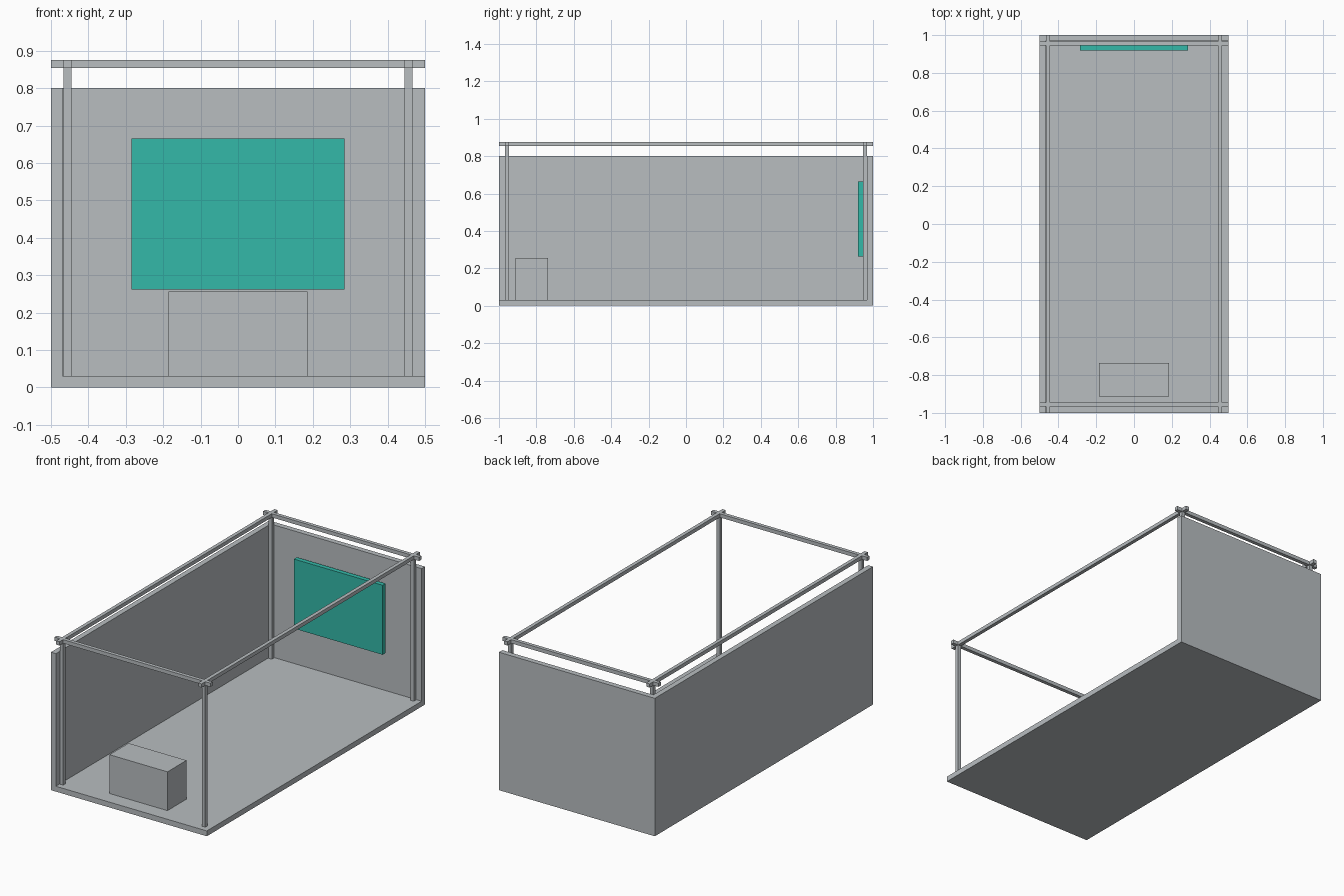
import bpy
import bmesh

if "Cube" in bpy.data.objects:
    bpy.data.objects.remove(bpy.data.objects["Cube"])


def material(name, rgb):
    m = bpy.data.materials.new(name)
    m.diffuse_color = (*rgb, 1.0)
    m.use_nodes = True
    m.node_tree.nodes["Principled BSDF"].inputs["Base Color"].default_value = m.diffuse_color
    return m


GREY = material("light grey", (0.48, 0.51, 0.53))
TEAL = material("teal", (0.034, 0.479, 0.392))


def box(name, x, y, z, mat=GREY):
    """Box spanning the (min, max) pairs on each axis."""
    mesh = bpy.data.meshes.new(name)
    bm = bmesh.new()
    bmesh.ops.create_cube(bm, size=1.0)
    for v in bm.verts:
        for i, (lo, hi) in enumerate((x, y, z)):
            v.co[i] = lo + (v.co[i] + 0.5) * (hi - lo)
    bm.to_mesh(mesh)
    bm.free()
    mesh.materials.append(mat)
    obj = bpy.data.objects.new(name, mesh)
    bpy.context.collection.objects.link(obj)
    return obj


def around(centre, half):
    return (centre - half, centre + half)


FLOOR = 0.031      # floor and wall thickness
BAR = 0.0107       # half width of the frame bars
PX, PY = 0.456, 0.956   # frame bar centre lines
RAIL_Z = (0.8535, 0.875)

# Floor and the two walls standing on it
box("floor", (-0.5, 0.5), (-1, 1), (0, FLOOR))
box("left_wall", (-0.5, -0.5 + FLOOR), (-1, 1 - FLOOR), (FLOOR, 0.8))
box("back_wall", (-0.5, 0.5), (1 - FLOOR, 1), (FLOOR, 0.8))

# Corner posts
for sx, side in ((-1, "left"), (1, "right")):
    for sy, end in ((-1, "front"), (1, "back")):
        box(f"{end}_{side}_post", around(sx * PX, BAR), around(sy * PY, BAR),
            (FLOOR, RAIL_Z[0]))

# Overhead rails crossing at the corners
for s, side, end in ((-1, "left", "front"), (1, "right", "back")):
    box(f"{side}_rail", around(s * PX, BAR), (-1, 1), RAIL_Z)
    box(f"{end}_rail", (-0.5, 0.5), around(s * PY, BAR), RAIL_Z)

# Wall screen and counter
box("screen", (-0.285, 0.285), (0.919, 0.946), (0.262, 0.665), TEAL)
box("counter", (-0.186, 0.186), (-0.912, -0.737), (FLOOR, 0.256))
